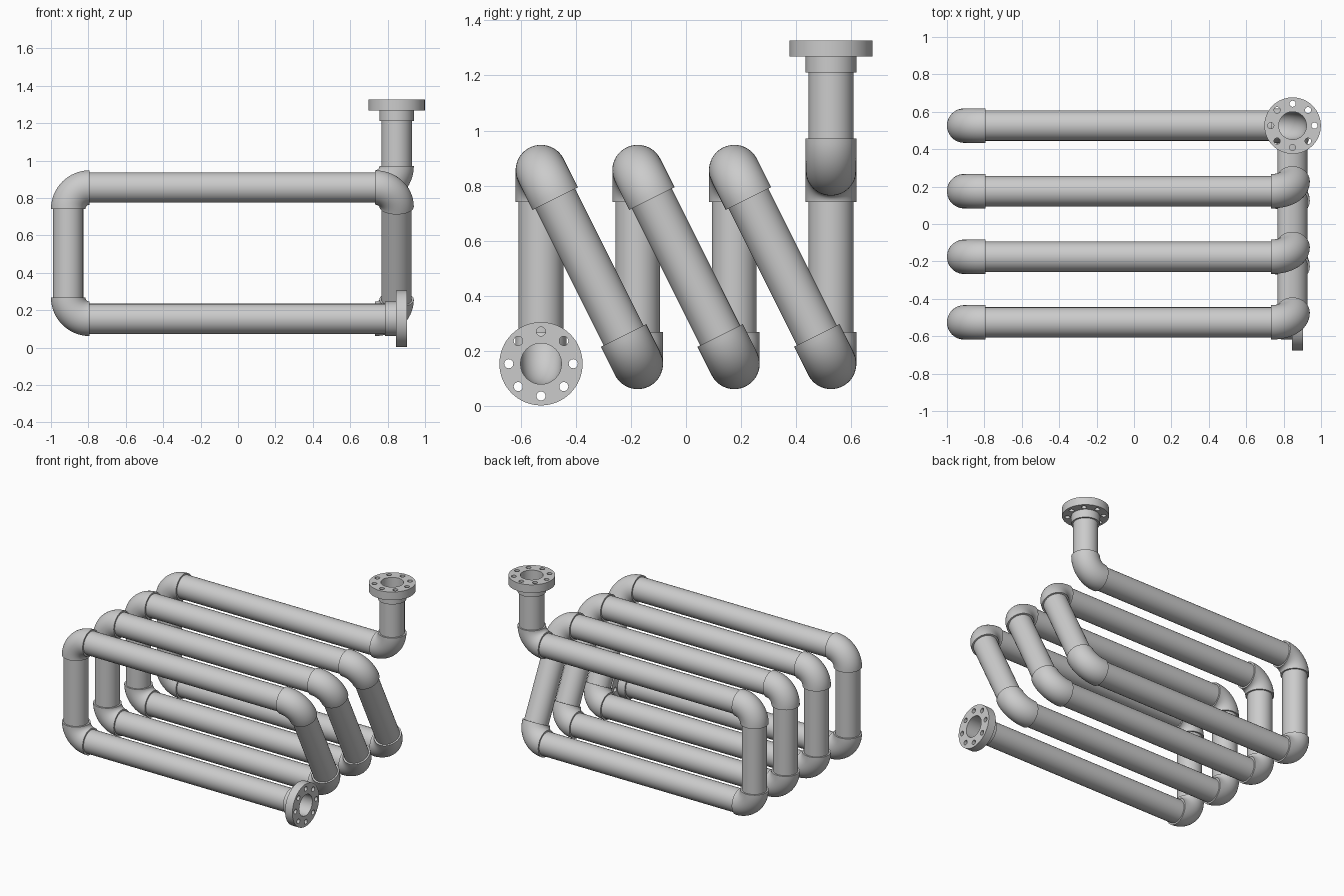
import bpy, math
from mathutils import Vector

if "Cube" in bpy.data.objects:
    bpy.data.objects.remove(bpy.data.objects["Cube"])

PIPE, FIT, BORE = 0.081, 0.092, 0.074     # pipe, fitting and inner radii
BEND = 0.115                              # elbow centreline radius
XL, XR, ZB, ZT = -0.908, 0.848, 0.154, 0.856
YS = [-0.526, -0.1753, 0.1753, 0.526]
SEG = 48


def smooth(ob):
    bpy.ops.object.select_all(action='DESELECT')
    ob.select_set(True)
    bpy.context.view_layer.objects.active = ob
    bpy.ops.object.shade_smooth_by_angle(angle=math.radians(35))


def sweep(name, frames, ro, ri=BORE):
    """Hollow tube through frames of (centre, u, v)."""
    frames = [(f, ro) for f in frames] + [(f, ri) for f in reversed(frames)]
    verts, faces = [], []
    for (c, u, v), r in frames:
        for k in range(SEG):
            t = 2 * math.pi * k / SEG
            verts.append(c + r * (u * math.cos(t) + v * math.sin(t)))
    n = len(frames)
    for i in range(n):
        a, b = i * SEG, ((i + 1) % n) * SEG
        for k in range(SEG):
            j = (k + 1) % SEG
            faces.append((a + k, a + j, b + j, b + k))
    me = bpy.data.meshes.new(name)
    me.from_pydata(verts, [], faces)
    ob = bpy.data.objects.new(name, me)
    bpy.context.collection.objects.link(ob)
    smooth(ob)
    return ob


def straight(name, p, q, r):
    d = (q - p).normalized()
    u = d.orthogonal().normalized()
    v = d.cross(u)
    sweep(name, [(p, u, v), (q, u, v)], r)


def elbow(name, p, a, b):
    """Quarter bend at corner p, arriving along a and leaving along b."""
    c, n, frames = p - BEND * a + BEND * b, b.cross(a), []
    for i in range(17):
        t = math.pi / 2 * i / 16
        e = a * math.sin(t) - b * math.cos(t)
        frames.append((c + BEND * e, e, n))
    sweep(name, frames, FIT)


def flange(name, centre, axis):
    """Disc with bore and eight bolt holes, as an extruded 2D outline."""
    cu = bpy.data.curves.new(name, 'CURVE')
    cu.dimensions, cu.fill_mode, cu.extrude = '2D', 'BOTH', 0.029
    circles = [(0, 0, 0.151, 64), (0, 0, BORE, SEG)]
    for k in range(8):
        t = math.pi / 4 * k
        circles.append((0.117 * math.cos(t), 0.117 * math.sin(t), 0.0165, 20))
    for x, y, r, n in circles:
        s = cu.splines.new('POLY')
        s.points.add(n - 1)
        s.use_cyclic_u = True
        for k in range(n):
            t = 2 * math.pi * k / n
            s.points[k].co = (x + r * math.cos(t), y + r * math.sin(t), 0, 1)
    ob = bpy.data.objects.new(name, cu)
    bpy.context.collection.objects.link(ob)
    ob.location = centre
    ob.rotation_euler = axis.to_track_quat('Z', 'Y').to_euler()
    bpy.ops.object.select_all(action='DESELECT')
    ob.select_set(True)
    bpy.context.view_layer.objects.active = ob
    bpy.ops.object.convert(target='MESH')
    smooth(bpy.context.object)


# Coil route: inlet, four loops joined by slanted runs, then the riser
route = [Vector((0.787, YS[0], ZB))]
for i, y in enumerate(YS):
    if i:
        route.append(Vector((XR, y, ZB)))
    route += [Vector((XL, y, ZB)), Vector((XL, y, ZT)), Vector((XR, y, ZT))]
route.append(Vector((XR, YS[-1], 1.211)))

# Straight pipes, trimmed where elbows sit
last = len(route) - 2
for i in range(last + 1):
    p, q = route[i], route[i + 1]
    d = (q - p).normalized()
    straight(f"pipe_{i + 1}", p + d * BEND * (i > 0), q - d * BEND * (i < last), PIPE)

# Elbows at each corner
for i in range(1, last + 1):
    p = route[i]
    elbow(f"elbow_{i}", p, (p - route[i - 1]).normalized(), (route[i + 1] - p).normalized())

# Collars and bolted flanges at both ends
for name, p, d in (("inlet", route[0], Vector((1, 0, 0))),
                   ("outlet", route[-1], Vector((0, 0, 1)))):
    straight(name + "_collar", p, p + d * 0.058, FIT)
    flange(name + "_flange", p + d * 0.087, d)
